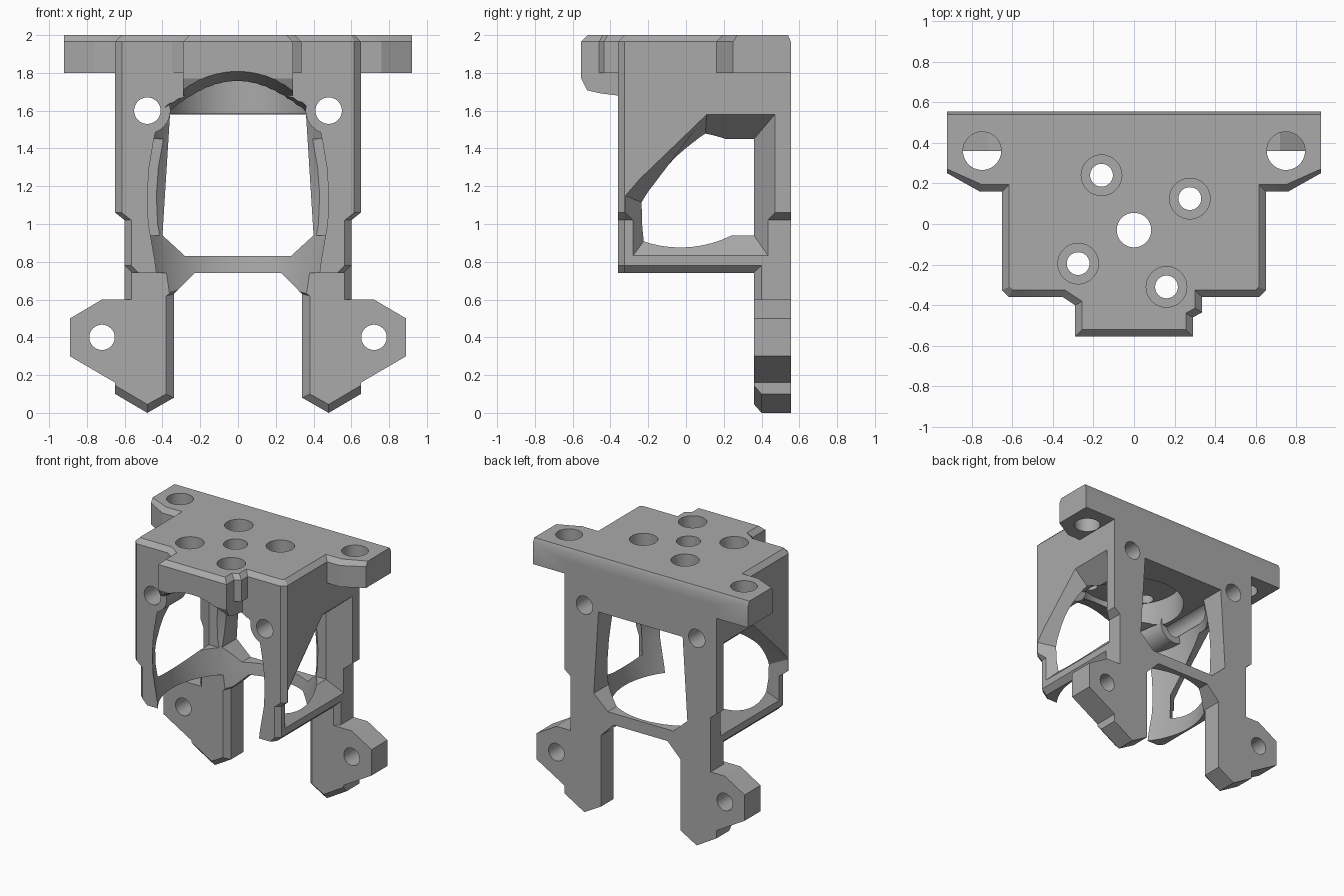
import bpy, bmesh, math
from mathutils import Matrix, Vector

if "Cube" in bpy.data.objects:
    bpy.data.objects.remove(bpy.data.objects["Cube"])

grey = bpy.data.materials.new("printed_grey")
grey.use_nodes = True
GREY = (0.4, 0.4, 0.4, 1)
grey.diffuse_color = GREY
grey.node_tree.nodes["Principled BSDF"].inputs["Base Color"].default_value = GREY


def finish(name, bm):
    bmesh.ops.recalc_face_normals(bm, faces=bm.faces)
    mesh = bpy.data.meshes.new(name)
    bm.to_mesh(mesh)
    bm.free()
    mesh.materials.append(grey)
    ob = bpy.data.objects.new(name, mesh)
    bpy.context.collection.objects.link(ob)
    return ob


def place(axis, a, b, t):
    return {"x": (t, a, b), "y": (a, t, b), "z": (a, b, t)}[axis]


def loft(name, axis, sections):
    """Solid through matching outlines, each given as (position, points)."""
    bm = bmesh.new()
    rings = [[bm.verts.new(place(axis, a, b, t)) for a, b in pts] for t, pts in sections]
    for r, s in zip(rings, rings[1:]):
        for i in range(len(r)):
            j = (i + 1) % len(r)
            bm.faces.new((r[i], r[j], s[j], s[i]))
    bm.faces.new(rings[0])
    bm.faces.new(rings[-1])
    return finish(name, bm)


def rod(name, axis, a, b, r, t0, t1, n=48):
    ring = [(a + r * math.cos(math.tau * i / n), b + r * math.sin(math.tau * i / n)) for i in range(n)]
    return loft(name, axis, [(t0, ring), (t1, ring)])


def mirrored(half):
    return half + [(-x, z) for x, z in reversed(half)]


def combine(target, tool, op):
    mod = target.modifiers.new(op, "BOOLEAN")
    mod.operation, mod.solver, mod.object = op, "EXACT", tool
    bpy.context.view_layer.objects.active = target
    bpy.ops.object.modifier_apply(modifier=mod.name)
    bpy.data.objects.remove(tool)


BACK = 0.555
AXIS_Y = -0.03

# Main block with stepped sides and chamfered front corners
half = [(0.56, 0.74), (0.6, 0.78), (0.6, 1.02), (0.65, 1.06), (0.65, 1.9)]
full = mirrored(half)
slim = mirrored([(x - 0.035, z) for x, z in half])
frame = loft("bracket_frame", "y", [(-0.36, slim), (-0.325, full), (BACK, full)])

# Top plate with side ears and a front nose, chamfered along its upper rim
outline = [(0.92, BACK), (0.92, 0.25), (0.76, 0.16), (0.65, 0.16), (0.65, -0.325), (0.615, -0.36),
           (0.335, -0.36), (0.335, -0.435), (0.29, -0.46), (0.29, -0.555), (-0.29, -0.555),
           (-0.29, -0.4), (-0.35, -0.36), (-0.615, -0.36), (-0.65, -0.325), (-0.65, 0.16),
           (-0.76, 0.16), (-0.92, 0.25), (-0.92, BACK)]
bm = bmesh.new()
face = bm.faces.new([bm.verts.new((x, y, 1.8)) for x, y in outline])
ext = bmesh.ops.extrude_face_region(bm, geom=[face])["geom"]
for v in ext:
    if isinstance(v, bmesh.types.BMVert):
        v.co.z = 1.965
bmesh.ops.recalc_face_normals(bm, faces=bm.faces)
top = [f for f in bm.faces if f.calc_center_median().z > 1.96]
bmesh.ops.inset_individual(bm, faces=top, thickness=0.035, use_even_offset=True)
for v in top[0].verts:
    v.co.z = 2.0
    if v.co.y > 0.5:
        v.co.y = BACK - 0.015
    if abs(v.co.x) > 0.85:
        v.co.x = math.copysign(0.92, v.co.x)
plate = finish("top_plate", bm)

# Lower part of the front nose
nose = loft("front_nose", "x", [(s * 0.29, [(-0.3, 1.6), (-0.36, 1.68), (-0.52, 1.7), (-0.555, 1.77),
                                            (-0.555, 1.9), (-0.3, 1.9)]) for s in (-1, 1)])

# Legs with pointed feet and outward mounting tabs
rear = [(0.34, 0.08), (0.48, 0), (0.65, 0.1), (0.65, 0.16), (0.89, 0.3), (0.89, 0.5), (0.72, 0.6),
        (0.6, 0.6), (0.6, 0.8), (0.2, 0.8), (0.2, 0.77), (0.34, 0.63)]
fore = [(0.38, 0.1), (0.48, 0.045), (0.65, 0.145), (0.65, 0.16), (0.89, 0.3), (0.89, 0.5), (0.72, 0.6),
        (0.565, 0.6), (0.565, 0.8), (0.2, 0.8), (0.2, 0.74), (0.38, 0.62)]
legs = []
for s, side in ((1, "left"), (-1, "right")):
    flip = lambda pts: [(s * x, z) for x, z in pts]
    legs.append(loft(side + "_leg", "y", [(0.36, flip(fore)), (0.4, flip(rear)), (BACK, flip(rear))]))

for part in [plate, nose] + legs:
    combine(frame, part, "UNION")

# Barrel shaped hollow, open at the front and below
n = 64
profile = [(0.6, 0.53), (0.8, 0.55), (1.0, 0.578), (1.15, 0.583), (1.3, 0.575), (1.45, 0.555), (1.585, 0.53)]
rings = [(z, [(r * math.cos(math.tau * i / n), AXIS_Y + r * math.sin(math.tau * i / n)) for i in range(n)])
         for z, r in profile]
combine(frame, loft("hollow_cutter", "z", rings), "DIFFERENCE")

# Round recess in the ceiling
combine(frame, rod("recess_cutter", "z", 0, AXIS_Y, 0.38, 1.5, 1.8, n), "DIFFERENCE")


# Arched relief rising under the nose
def arch(crown, drop):
    steps = 16
    arc = [(0.39 * (1 - 2 * i / steps), crown - drop * (1 - 2 * i / steps) ** 2) for i in range(steps + 1)]
    return [(0.39, 1.3)] + arc + [(-0.39, 1.3)]


combine(frame, loft("arch_cutter", "y", [(-0.66, arch(1.845, 0.19)), (-0.06, arch(1.635, 0.06))]), "DIFFERENCE")

# Rear window
window = mirrored([(0.28, 0.83), (0.4, 0.94), (0.36, 1.58)])
combine(frame, loft("rear_window_cutter", "y", [(0.2, window), (0.7, window)]), "DIFFERENCE")

# Side windows that narrow inward
wide = [(-0.36, 1.167), (0.113, 1.623), (0.507, 1.623), (0.507, 0.727), (-0.36, 0.727)]
narrow = [(-0.2, 1.1), (0.1, 1.45), (0.36, 1.45), (0.36, 0.94), (-0.2, 0.94)]
for s in (-1, 1):
    cutter = loft("side_window_cutter", "x", [(s * 0.7, wide), (s * 0.5, narrow), (s * 0.36, narrow)])
    combine(frame, cutter, "DIFFERENCE")

# Bosses around the front bolts
for s in (-1, 1):
    combine(frame, rod("bolt_boss", "y", s * 0.48, 1.6, 0.122, -0.359, -0.12), "UNION")

# Bolt holes through the front, the leg tabs and the ears
for s in (-1, 1):
    for x, z, r in ((0.48, 1.6, 0.07), (0.72, 0.4, 0.067)):
        combine(frame, rod("bolt_cutter", "y", s * x, z, r, -0.8, 0.8), "DIFFERENCE")
    combine(frame, rod("ear_cutter", "z", s * 0.748, 0.36, 0.094, 1.7, 2.1), "DIFFERENCE")

# Centre hole and four counterbored holes in the top plate
combine(frame, rod("centre_cutter", "z", 0, AXIS_Y, 0.085, 1.7, 2.1), "DIFFERENCE")
for x, y in ((-0.16, 0.24), (0.275, 0.125), (-0.275, -0.195), (0.16, -0.31)):
    combine(frame, rod("screw_cutter", "z", x, y, 0.056, 1.55, 2.1), "DIFFERENCE")
    combine(frame, rod("counterbore_cutter", "z", x, y, 0.1, 1.89, 2.1), "DIFFERENCE")

# Smooth curved walls while keeping machined edges crisp
bpy.ops.object.select_all(action="DESELECT")
frame.select_set(True)
bpy.context.view_layer.objects.active = frame
bpy.ops.object.shade_smooth_by_angle(angle=math.radians(25))
